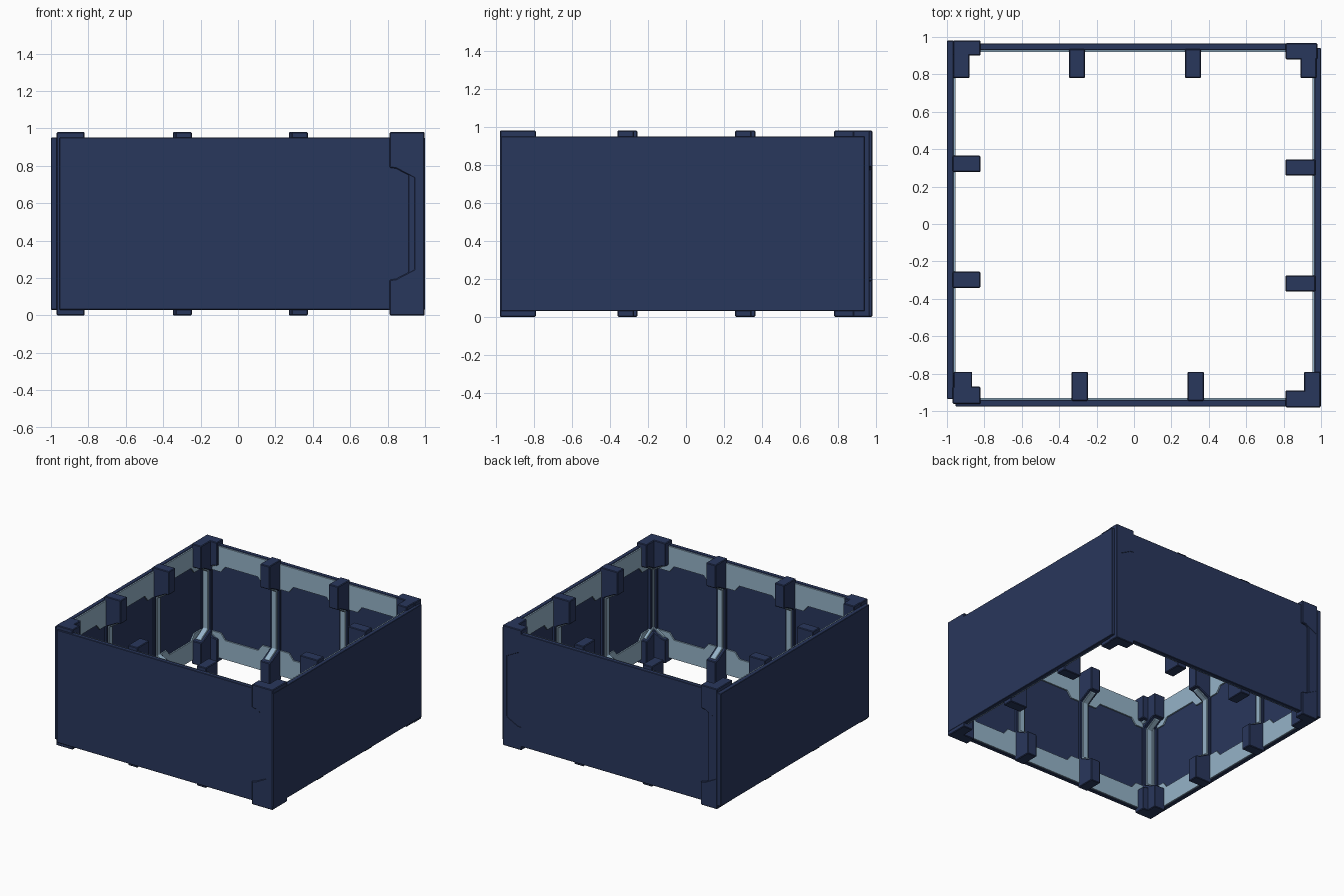
import bpy, bmesh, math
from mathutils import Matrix, Vector

if "Cube" in bpy.data.objects:
    bpy.data.objects.remove(bpy.data.objects["Cube"])


def material(name, col):
    m = bpy.data.materials.new(name)
    m.diffuse_color = (*col, 1)
    m.use_nodes = True
    m.node_tree.nodes["Principled BSDF"].inputs["Base Color"].default_value = m.diffuse_color
    return m


NAVY = material("navy", (0.022, 0.038, 0.107))
LIGHT = material("pale_blue", (0.30, 0.45, 0.58))


def prism(name, pts, to3d, a, b, mat, turn, bevel=0.0):
    """Extrude a 2D outline from a to b, then turn it to its side of the box."""
    bm = bmesh.new()
    f = bm.faces.new([bm.verts.new(to3d(p, a)) for p in pts])
    ext = bmesh.ops.extrude_face_region(bm, geom=[f])
    shift = Vector(to3d(pts[0], b)) - Vector(to3d(pts[0], a))
    bmesh.ops.translate(bm, vec=shift,
                        verts=[v for v in ext["geom"] if isinstance(v, bmesh.types.BMVert)])
    bmesh.ops.recalc_face_normals(bm, faces=bm.faces)
    bm.transform(Matrix.Rotation(math.radians(turn), 4, 'Z'))
    me = bpy.data.meshes.new(name)
    bm.to_mesh(me)
    bm.free()
    me.materials.append(mat)
    ob = bpy.data.objects.new(name, me)
    bpy.context.collection.objects.link(ob)
    if bevel:
        mod = ob.modifiers.new("soft_edges", 'BEVEL')
        mod.width = bevel
        mod.segments = 1
    return ob


# Outlines are drawn for the front side: (distance from centre, z) or (x, z)
def side_profile(p, x):
    return (x, -p[0], p[1])


def face_profile(p, d):
    return (p[0], -d, p[1])


H = 0.98


def mirror_z(path):
    return path + [(d, H - z) for d, z in reversed(path)]


def rib(name, turn, u0, u1, tip, root):
    """C-shaped clamp rib with a pale strip on its inner face."""
    mid = tip + 0.13
    inner = mirror_z([(tip, H), (tip, 0.79), (tip + 0.035, 0.785), (mid, 0.735)])
    prism(name, inner + [(root, 0), (root, H)], side_profile, u0, u1, NAVY, turn, 0.005)
    c = (u0 + u1) / 2
    face = mirror_z([(tip + 0.03, 0.80), (tip + 0.03, 0.778), (mid - 0.012, 0.725)])
    back = mirror_z([(mid + 0.01, 0.80), (mid + 0.01, 0.73)])
    prism(name + "_strip", face + back[::-1], side_profile,
          c - 0.024, c + 0.024, LIGHT, turn, 0.003)


def wall(name, turn, outer, u0, u1, ribs, tip, root):
    """Navy slab, pale stepped bands at top and bottom, two ribs."""
    inner = outer - 0.035
    prism(name, [(u0, 0.03), (u1, 0.03), (u1, 0.95), (u0, 0.95)],
          face_profile, inner, outer, NAVY, turn, 0.003)
    stops = [-0.92] + ribs + [0.92]
    for i in range(3):
        a, b = stops[i], stops[i + 1]
        band = [(a, 0.945), (a, 0.74), (a + 0.12, 0.74), (a + 0.16, 0.79),
                (b - 0.16, 0.79), (b - 0.12, 0.74), (b, 0.74), (b, 0.945)]
        for level, pts in (("upper", band), ("lower", [(u, H - z) for u, z in band])):
            prism(f"{name}_{level}_band_{i}", pts, face_profile,
                  inner - 0.011, inner + 0.005, LIGHT, turn)
    for i, c in enumerate(ribs):
        rib(f"{name}_rib_{i}", turn, c - 0.043, c + 0.043, tip, root)


# Walls
wall("front_wall", 0, 0.975, -0.955, 0.94, [-0.29, 0.33], 0.79, 0.945)
wall("right_wall", 90, 1.0, -0.975, 0.94, [-0.318, 0.302], 0.81, 0.97)
wall("back_wall", 180, 0.965, -0.965, 0.94, [-0.315, 0.305], 0.78, 0.935)
wall("left_wall", 270, 1.0, -0.98, 0.935, [-0.322, 0.298], 0.82, 0.97)

# Corner pillars: two clamp ribs each
corners = [
    ("front_right", (0, 0.91, 0.998, 0.79, 0.978), (90, -0.98, -0.89, 0.81, 0.998)),
    ("back_right", (90, 0.88, 0.967, 0.81, 0.98), (180, -0.975, -0.89, 0.78, 0.965)),
    ("back_left", (180, 0.88, 0.967, 0.78, 0.98), (270, -0.982, -0.90, 0.82, 0.968)),
    ("front_left", (270, 0.87, 0.962, 0.82, 0.97), (0, -0.965, -0.865, 0.79, 0.96)),
]
for name, a, b in corners:
    rib(name + "_corner_a", *a)
    rib(name + "_corner_b", *b)
